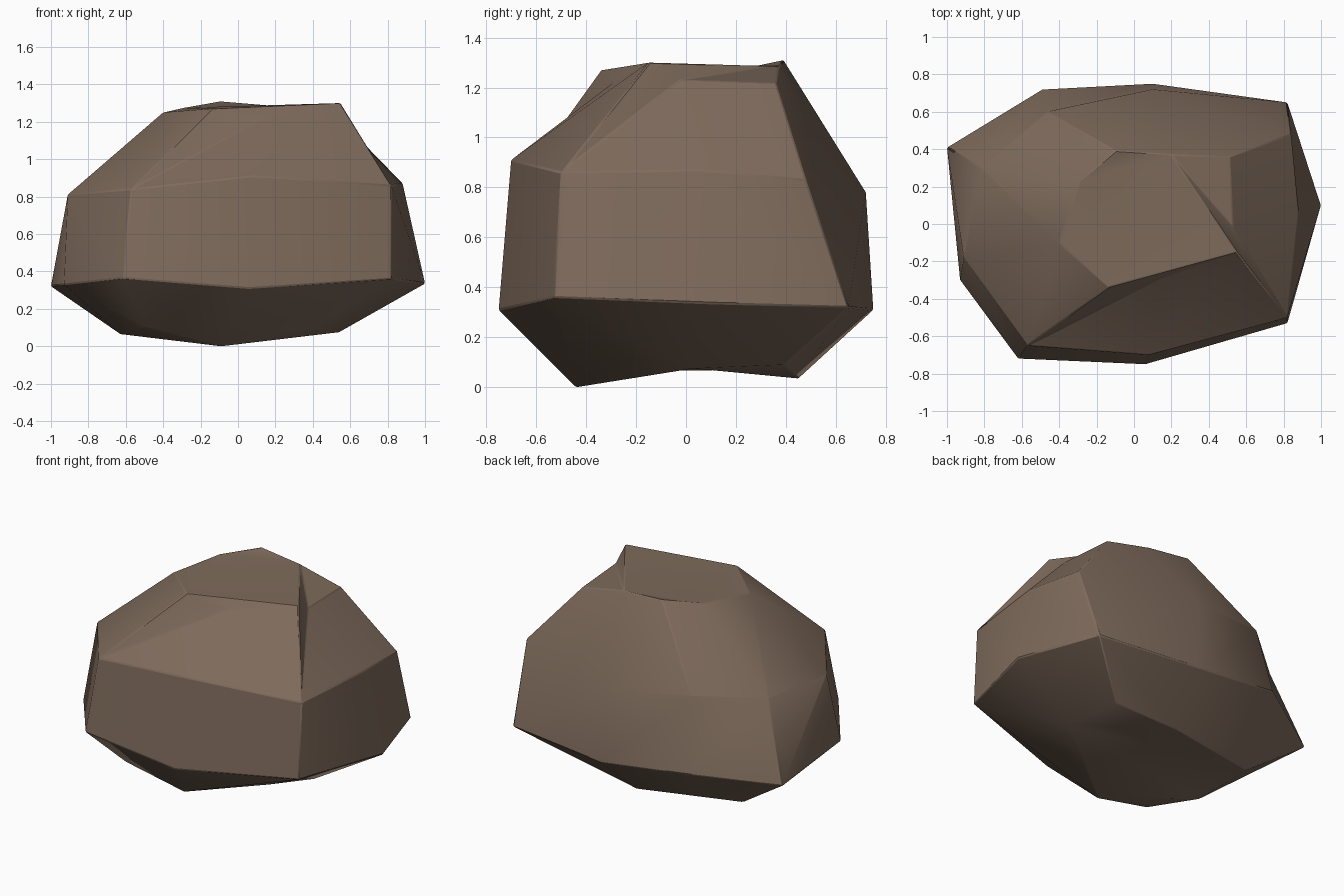
import bpy
import bmesh
import math

default_cube = bpy.data.objects.get("Cube")
if default_cube:
    bpy.data.objects.remove(default_cube, do_unlink=True)


def make_material(name, colour):
    material = bpy.data.materials.new(name)
    material.use_nodes = True
    material.diffuse_color = colour
    shader = material.node_tree.nodes["Principled BSDF"]
    shader.inputs["Base Color"].default_value = colour
    shader.inputs["Roughness"].default_value = 0.9
    return material


# Nine-sided cross-sections of the boulder, clockwise from the back left corner
underside = [(-.63, .3, .07), (-.39, .38, .095), (.04, .45, .035),
             (.47, .39, .09), (.54, .03, .075), (.41, -.25, .11),
             (-.09, -.44, 0), (-.49, -.47, .1), (-.63, -.14, .065)]
belly = [(-1, .41, .32), (-.49, .72, .38), (.1, .75, .31),
         (.82, .65, .32), (1, .1, .335), (.82, -.53, .36),
         (.06, -.75, .31), (-.62, -.72, .365), (-.93, -.3, .33)]
shoulder = [(-.82, .3, .81), (-.46, .6, .85), (.1, .72, .78),
            (.84, .48, .83), (.88, .06, .87), (.82, -.5, .86),
            (.08, -.7, .91), (-.57, -.65, .84), (-.91, -.18, .81)]
crown = [(-.29, .23, 1.275), (-.1, .39, 1.31), (.2, .37, 1.285),
         (.51, .36, 1.22), (.53, -.02, 1.23), (.55, -.15, 1.3),
         (.14, -.29, 1.22), (-.14, -.34, 1.27), (-.4, -.1, 1.25)]

mesh = bmesh.new()
rings = [[mesh.verts.new(point) for point in section]
         for section in (underside, belly, shoulder, crown)]
bottom, middle, upper_ring, top = rings


def split(ring_a, ring_b, pairs):
    """Add a crease across the facet between each pair of corners."""
    for a, b in pairs:
        bmesh.ops.connect_verts(mesh, verts=[ring_a[a], ring_b[b]])


# Side facets between neighbouring cross-sections
for lower, upper in zip(rings, rings[1:]):
    count = len(lower)
    for i in range(count):
        j = (i + 1) % count
        mesh.faces.new((lower[i], lower[j], upper[j], upper[i]))

# Chipped crown and underside
mesh.faces.new(top)
mesh.faces.new(bottom)
split(top, top, [(5, 7), (0, 7), (0, 5), (0, 2), (2, 5), (2, 4)])
split(bottom, bottom, [(4, 6), (6, 8), (4, 8), (0, 4), (0, 2), (2, 4)])

# Creases running across the side facets
split(upper_ring, top, [(7, 6), (0, 8), (5, 4), (2, 1)])
split(middle, upper_ring, [(3, 2), (0, 8)])

bmesh.ops.recalc_face_normals(mesh, faces=mesh.faces)
boulder_mesh = bpy.data.meshes.new("boulder")
mesh.to_mesh(boulder_mesh)
mesh.free()

boulder = bpy.data.objects.new("boulder", boulder_mesh)
bpy.context.collection.objects.link(boulder)
boulder_mesh.materials.append(
    make_material("brown_stone", (0.21, 0.146, 0.106, 1)))

# Slightly worn edges, smooth across the shallow ones
wear = boulder.modifiers.new("worn_edges", "BEVEL")
wear.width = 0.006
wear.segments = 1
wear.limit_method = "ANGLE"
wear.angle_limit = math.radians(32)

bpy.context.view_layer.objects.active = boulder
boulder.select_set(True)
bpy.ops.object.shade_smooth_by_angle(angle=math.radians(32))
